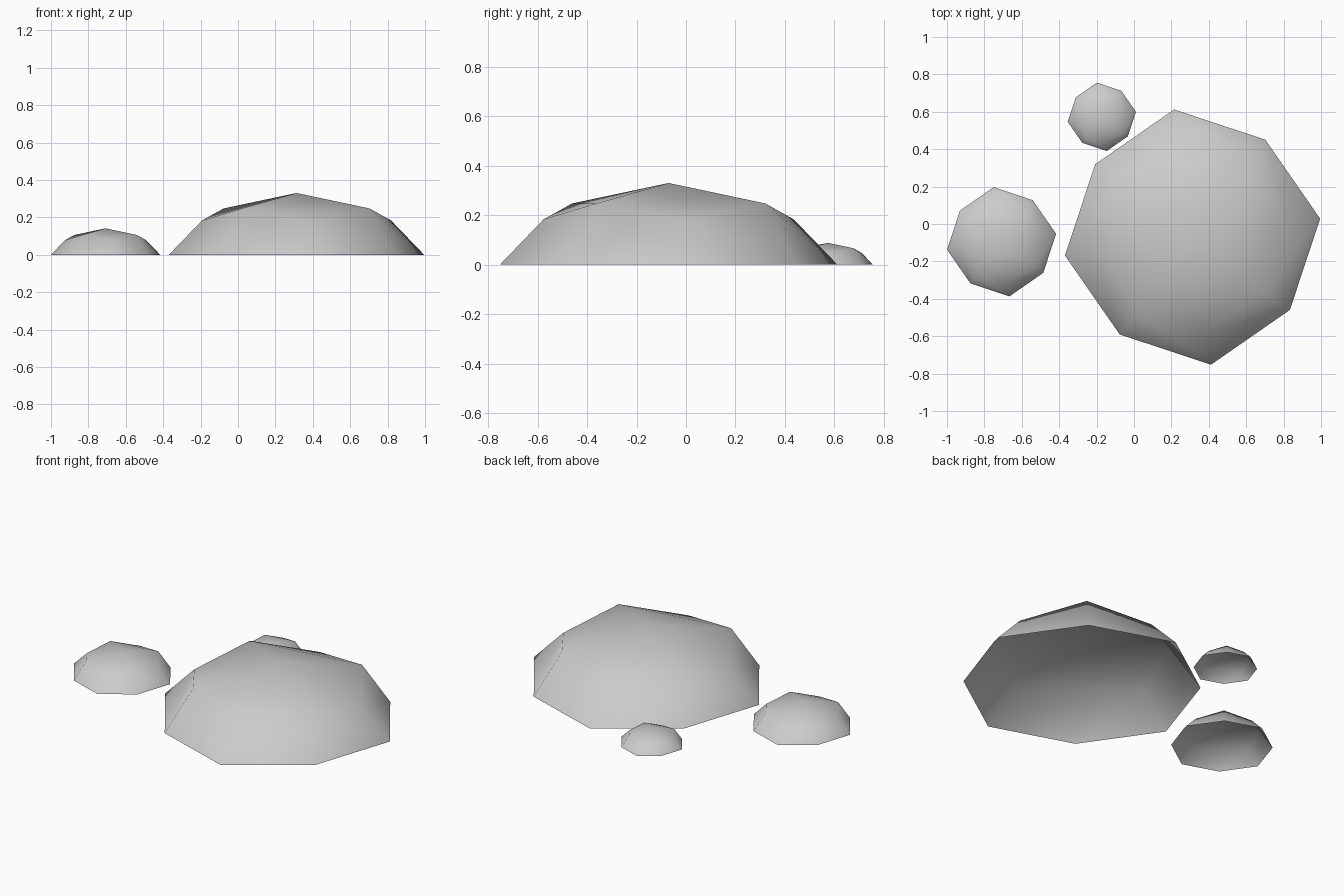
import bpy
import bmesh
from math import radians

default_cube = bpy.data.objects.get("Cube")
if default_cube:
    bpy.data.objects.remove(default_cube, do_unlink=True)

# Single stone grey
GREY = (0.6, 0.6, 0.6, 1.0)
stone = bpy.data.materials.new("stone_grey")
stone.use_nodes = True
stone.diffuse_color = GREY
bsdf = next(n for n in stone.node_tree.nodes if n.type == "BSDF_PRINCIPLED")
bsdf.inputs["Base Color"].default_value = GREY
bsdf.inputs["Roughness"].default_value = 0.9


def half_ball_mesh():
    """Cube rounded by one subdivision, keeping only the hollow upper half."""
    mesh = bpy.data.meshes.new("rock_dome")
    bm = bmesh.new()
    bmesh.ops.create_cube(bm, size=2)
    bm.to_mesh(mesh)
    bm.free()
    blank = bpy.data.objects.new("rock_blank", mesh)
    bpy.context.collection.objects.link(blank)
    rounding = blank.modifiers.new("rounding", "SUBSURF")
    rounding.levels = rounding.render_levels = 1
    rounding.use_limit_surface = False
    graph = bpy.context.evaluated_depsgraph_get()
    dome = bpy.data.meshes.new_from_object(blank.evaluated_get(graph))
    bpy.data.objects.remove(blank, do_unlink=True)

    bm = bmesh.new()
    bm.from_mesh(dome)
    lower = [v for v in bm.verts if v.co.z < -0.01]
    bmesh.ops.delete(bm, geom=lower, context="VERTS")
    for face in bm.faces:
        face.smooth = True
    bm.to_mesh(dome)
    bm.free()
    dome.materials.clear()
    dome.materials.append(stone)
    return dome


dome_mesh = half_ball_mesh()


def add_rock(name, x, y, size):
    rock = bpy.data.objects.new(name, dome_mesh.copy())
    bpy.context.collection.objects.link(rock)
    rock.location = (x, y, 0)
    rock.rotation_euler.z = radians(-36.8)
    rock.scale = (size, size, size * 0.508)


# Three flattened rocks
add_rock("large_rock", 0.313, -0.07, 0.65)
add_rock("medium_rock", -0.708, -0.095, 0.278)
add_rock("small_rock", -0.172, 0.573, 0.174)
